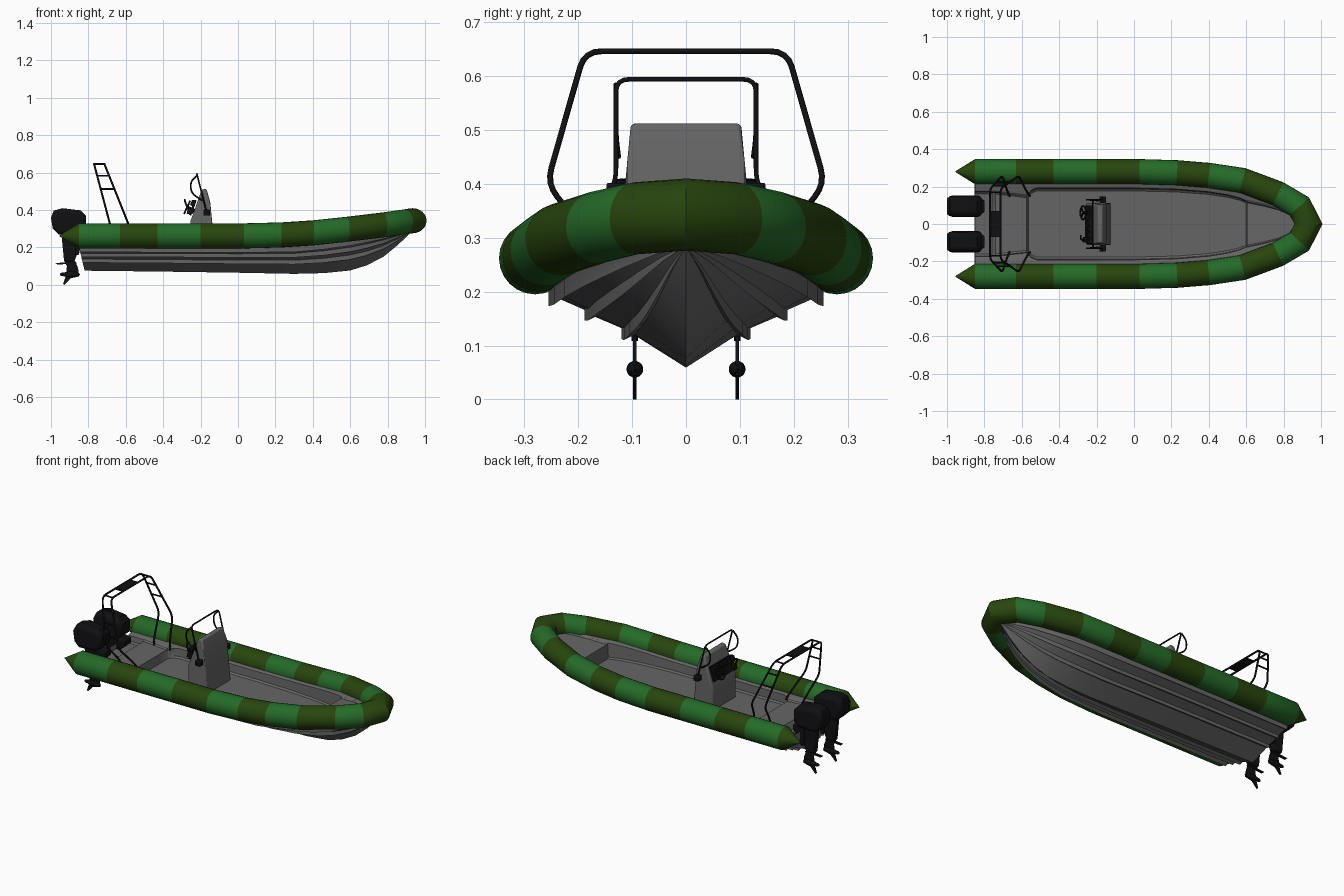
import bpy, bmesh, math
from mathutils import Vector, Matrix

cube = bpy.data.objects.get("Cube")
if cube:
    bpy.data.objects.remove(cube, do_unlink=True)


def material(name, rgb):
    m = bpy.data.materials.new(name)
    m.use_nodes = True
    m.diffuse_color = (*rgb, 1)
    m.node_tree.nodes["Principled BSDF"].inputs["Base Color"].default_value = (*rgb, 1)
    return m


GREEN = material("bright_green", (.018, .145, .021))
OLIVE = material("olive_green", (.021, .06, .004))
GREY = material("hull_grey", (.13, .13, .13))
BLACK = material("black", (.005, .005, .006))


def finish(ob, angle=35):
    bpy.ops.object.select_all(action='DESELECT')
    ob.select_set(True)
    bpy.context.view_layer.objects.active = ob
    bpy.ops.object.shade_smooth_by_angle(angle=math.radians(angle))
    return ob


def add_mesh(name, bm, *mats):
    bmesh.ops.recalc_face_normals(bm, faces=bm.faces[:])
    me = bpy.data.meshes.new(name)
    bm.to_mesh(me)
    bm.free()
    for m in mats:
        me.materials.append(m)
    ob = bpy.data.objects.new(name, me)
    bpy.context.collection.objects.link(ob)
    return finish(ob)


def loft(name, rings, mats, closed=False, caps=(), rule=None):
    """Skin a row of equal-length point rings."""
    bm = bmesh.new()
    rows = [[bm.verts.new(p) for p in r] for r in rings]
    n = len(rows[0])
    for i, (a, b) in enumerate(zip(rows, rows[1:])):
        for j in range(n if closed else n - 1):
            k = (j + 1) % n
            f = bm.faces.new((a[j], a[k], b[k], b[j]))
            f.material_index = rule(i) if rule else 0
    for c in caps:
        bm.faces.new(rows[c])
    bmesh.ops.remove_doubles(bm, verts=bm.verts[:], dist=.0005)
    return add_mesh(name, bm, *mats)


def prism(name, profile, y, width, mat, bevel=0, top=1):
    """Extrude an x-z profile across y; top narrows the highest points."""
    hi = max(z for _, z in profile)
    def side(s):
        return [(x, y + s * width / 2 * (top if z > hi - .03 else 1), z) for x, z in profile]
    ob = loft(name, [side(-1), side(1)], [mat], closed=True, caps=(0, 1))
    if bevel:
        m = ob.modifiers.new("Bevel", 'BEVEL')
        m.width, m.segments, m.limit_method = bevel, 3, 'ANGLE'
        m.angle_limit = math.radians(60)
    return ob


def pipe(name, pts, radius, corner=.03, cyclic=False):
    """Tube along a path with rounded corners."""
    pts = [Vector(p) for p in pts]
    path = [pts[0]]
    for a, b, c in zip(pts, pts[1:], pts[2:]):
        p = b + (a - b).normalized() * min(corner, (a - b).length * .45)
        q = b + (c - b).normalized() * min(corner, (c - b).length * .45)
        path += [p.lerp(b, t).lerp(b.lerp(q, t), t) for t in (0, .25, .5, .75, 1)]
    path.append(pts[-1])
    cu = bpy.data.curves.new(name, 'CURVE')
    cu.dimensions, cu.bevel_depth, cu.bevel_resolution, cu.use_fill_caps = '3D', radius, 2, True
    sp = cu.splines.new('POLY')
    sp.points.add(len(path) - 1)
    for sv, p in zip(sp.points, path):
        sv.co = (*p, 1)
    sp.use_cyclic_u = cyclic
    tmp = bpy.data.objects.new(name + "_path", cu)
    bpy.context.collection.objects.link(tmp)
    bpy.context.view_layer.update()
    me = bpy.data.meshes.new_from_object(tmp.evaluated_get(bpy.context.evaluated_depsgraph_get()))
    bpy.data.objects.remove(tmp, do_unlink=True)
    me.materials.clear()
    me.materials.append(BLACK)
    ob = bpy.data.objects.new(name, me)
    bpy.context.collection.objects.link(ob)
    return finish(ob, 50)


def ellipsoid(name, loc, size, mat):
    bm = bmesh.new()
    bmesh.ops.create_uvsphere(bm, u_segments=16, v_segments=10, radius=1,
                              matrix=Matrix.Translation(loc) @ Matrix.Diagonal((*size, 1)))
    return add_mesh(name, bm, mat)


# Inflatable collar: half path mirrored about the bow, in alternating bands
R = .067
half = [(-.955, .28, .262), (-.85, .28, .262), (-.63, .28, .262), (-.43, .28, .262),
        (-.2, .28, .262), (.03, .28, .262), (.23, .274, .267), (.4, .26, .278),
        (.58, .233, .297), (.77, .162, .32), (.885, .094, .336), (.933, 0, .343)]
path = [Vector(p) for p in half + [(x, -y, z) for x, y, z in reversed(half[:-1])]]
rings, last = [], len(path) - 1
for i, c in enumerate(path):
    d0 = (path[max(i, 1)] - path[max(i, 1) - 1]).to_2d().normalized()
    j = min(i, last - 1)
    d1 = (path[j + 1] - path[j]).to_2d().normalized()
    t = (d0 + d1).normalized()
    n = Vector((-t.y, t.x, 0)) / max(t.dot(d0), .7)
    r = .002 if i in (0, last) else R
    rings.append([c + r * (n * math.cos(a) + Vector((0, 0, math.sin(a))))
                  for a in [k * math.tau / 24 for k in range(24)]])
loft("inflatable_collar", rings, [GREEN, OLIVE], closed=True, caps=(0, -1),
     rule=lambda i: 1 - min(i, last - 1 - i) % 2)


def collar_at(x):
    for a, b in zip(half, half[1:]):
        if x <= b[0]:
            f = (x - a[0]) / (b[0] - a[0])
            return a[1] + f * (b[1] - a[1]), a[2] + f * (b[2] - a[2])
    return half[-1][1:]


# Stepped V hull: one section scaled along stations (x, half width, keel z, chine z)
section = [(0, 0), (.39, .42), (.47, .35), (.47, .5), (.67, .66), (.74, .6),
           (.74, .75), (.92, .9), (1, .8), (1, 1.05)]
stations = [(-.82, .252, .076, .2), (-.4, .255, .071, .2), (0, .255, .065, .2),
            (.3, .245, .059, .205), (.46, .225, .063, .222), (.6, .19, .077, .243),
            (.69, .155, .105, .257), (.78, .112, .152, .27), (.86, .06, .218, .28),
            (.92, .004, .277, .288)]
rings = []
for k, (x, w, keel, chine) in enumerate(stations):
    cy, cz = collar_at(x)
    rake = .03 if k == 0 else 0
    side = [(x - rake * g, w * f, keel + g * (chine - keel)) for f, g in section]
    side.append((x - rake, max(cy - .02, .001), cz - .015))
    rings.append([(a, -b, c) for a, b, c in side[:0:-1]] + side)
loft("hull", rings, [GREY], caps=(0,))

# Deck liner with splash well, sunken cockpit and raised foredeck
# (x, inner half width, floor height, None = level with the rim)
liner = [(-.85, .17, .215), (-.76, .17, .215), (-.74, .17, .25), (-.575, .15, .25),
         (-.565, .15, .2), (-.55, .175, .2), (-.52, .188, .2), (0, .188, .2), (.23, .182, .2),
         (.4, .168, .2), (.5, .152, .2), (.565, .135, .2), (.6, .12, .2), (.605, .12, None),
         (.7, .1, None), (.77, .08, None), (.86, .04, None), (.92, .005, None)]
rings = []
for x, w, floor in liner:
    cy, cz = collar_at(x)
    rim = cz - .003
    low = rim - .012 if floor is None else floor
    side = [(x, w * .5, low), (x, w * .94, low), (x, w, low + .008), (x, w + .004, rim - .006),
            (x, w + .014, rim), (x, max(cy, w + .015), rim)]
    rings.append([(a, -b, c) for a, b, c in reversed(side)] + side)
loft("deck_liner", rings, [GREY])

# Helm console with crowned top, dash and instruments
prism("console", [(-.255, .2), (-.255, .34), (-.232, .4), (-.195, .51), (-.168, .513),
                  (-.148, .44), (-.125, .2)], 0, .226, GREY, .008, top=.9)
prism("dash_panel", [(-.262, .375), (-.234, .455), (-.222, .452), (-.25, .37)], 0, .2, BLACK)
for k in range(4):
    prism("gauge", [(-.257, .425), (-.246, .455), (-.222, .45), (-.232, .42)],
          .01 - k * .035, .024, BLACK, .004)
prism("throttle_box", [(-.275, .38), (-.268, .41), (-.235, .41), (-.24, .38)], -.085, .03, BLACK, .004)
pipe("throttle_lever", [(-.265, .0 - .085, .4), (-.285, -.085, .45), (-.285, -.06, .455)], .005)

# Steering wheel on a tilted axis
hub = Vector((-.272, .06, .415))
tilt = Matrix.Rotation(math.radians(-65), 3, 'Y')
ring = [hub + tilt @ Vector((.036 * math.cos(a), .036 * math.sin(a), 0))
        for a in [k * math.tau / 20 for k in range(20)]]
pipe("steering_wheel_rim", ring, .005, .001, cyclic=True)
for k in (0, 7, 13):
    pipe("steering_wheel_spoke", [hub, ring[k]], .004)
pipe("steering_column", [hub, hub + Vector((.045, 0, -.02))], .009)

# Console grab rail
pipe("console_rail", [(-.165, -.145, .385), (-.172, -.13, .405), (-.22, -.13, .594), (-.22, .13, .594),
                      (-.172, .13, .405), (-.165, .145, .385)], .0045, .025)
for s in (-1, 1):
    pipe("console_side_rail", [(-.22, s * .13, .585), (-.255, s * .13, .55), (-.25, s * .13, .49),
                               (-.19, s * .125, .45)], .0045)
    prism("rail_foot", [(-.185, .37), (-.185, .402), (-.15, .402), (-.15, .37)], s * .13, .035, BLACK, .005)


# Stern arch: two raked hoops joined by rungs
def arch_x(z, fore):
    return (-.715 - (z - .648) * .4) if fore else (-.77 - (z - .648) * .265)


for fore in (0, 1):
    outline = [(.15, .25), (.17, .29), (.258, .4), (.188, .646)]
    pts = [(arch_x(z, fore), y, z) for y, z in outline]
    pts += [(x, -y, z) for x, y, z in reversed(pts)]
    pipe("arch_hoop_fore" if fore else "arch_hoop_aft", pts, .0055, .032)
for s in (-1, 1):
    for y, z in ((.17, .646), (.206, .583), (.226, .513)):
        pipe("arch_rung", [(arch_x(z, f), s * y, z) for f in (0, 1)], .0045)
prism("arch_plate", [(-.77, .642), (-.77, .65), (-.715, .65), (-.715, .642)], 0, .14, BLACK)

# Twin outboard motors
for s in (-1, 1):
    y = s * .095
    prism("motor_cowl", [(-.99, .30), (-1, .36), (-.985, .397), (-.94, .41), (-.84, .398), (-.812, .37),
                         (-.815, .3), (-.85, .275), (-.96, .27)], y, .115, BLACK, .022, top=.85)
    prism("motor_midsection", [(-.945, .28), (-.85, .28), (-.855, .18), (-.875, .125), (-.93, .125),
                               (-.935, .18)], y, .042, BLACK, .01)
    prism("motor_bracket", [(-.87, .285), (-.8, .275), (-.8, .24), (-.845, .2), (-.85, .16),
                            (-.87, .16)], y, .07, BLACK, .006)
    prism("cavitation_plate", [(-.965, .108), (-.975, .116), (-.87, .126), (-.86, .116)], y, .012, BLACK)
    prism("motor_lower_leg", [(-.93, .13), (-.872, .13), (-.855, .09), (-.85, .045), (-.895, .035),
                              (-.928, 0), (-.935, .004), (-.92, .05), (-.915, .1)], y, .007, BLACK)
    ellipsoid("gearcase", (-.893, y, .056), (.048, .0155, .0155), BLACK)
    ellipsoid("propeller_hub", (-.935, y, .056), (.018, .01, .01), BLACK)
